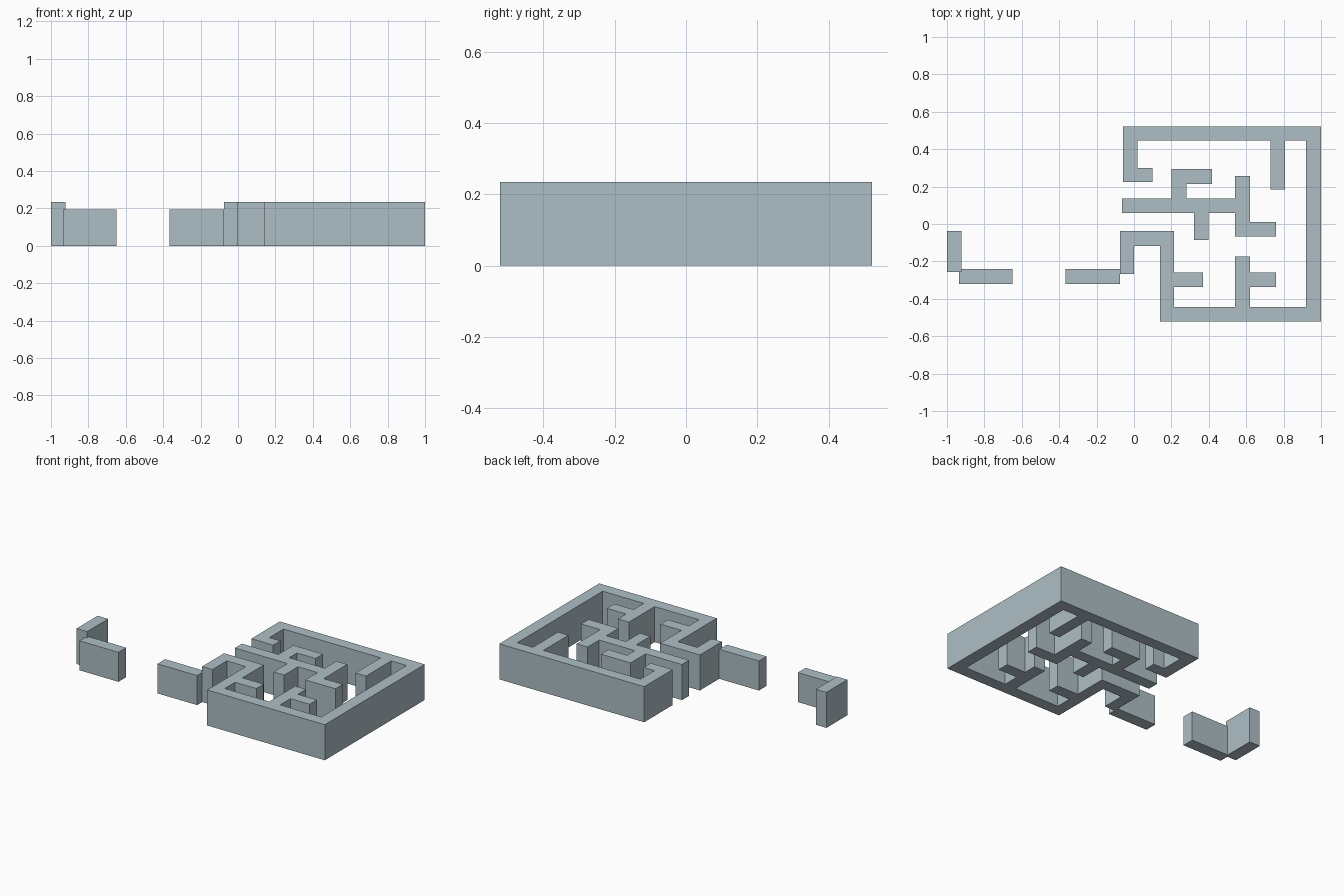
import bpy, bmesh

if "Cube" in bpy.data.objects:
    bpy.data.objects.remove(bpy.data.objects["Cube"])

WALL_H = 0.235   # main maze walls
LOW_H = 0.195    # lower wall pieces

stone = bpy.data.materials.new("pale blue grey")
stone.diffuse_color = (0.42, 0.52, 0.56, 1)
stone.use_nodes = True
stone.node_tree.nodes["Principled BSDF"].inputs["Base Color"].default_value = stone.diffuse_color


def extrude_plan(name, outline, height):
    """Raise a closed floor plan outline into a solid wall."""
    bm = bmesh.new()
    base = bm.faces.new([bm.verts.new((x, y, 0)) for x, y in outline])
    top = bmesh.ops.extrude_face_region(bm, geom=[base], use_keep_orig=True)
    moved = [g for g in top["geom"] if isinstance(g, bmesh.types.BMVert)]
    bmesh.ops.translate(bm, verts=moved, vec=(0, 0, height))
    bmesh.ops.recalc_face_normals(bm, faces=bm.faces)
    mesh = bpy.data.meshes.new(name)
    bm.to_mesh(mesh)
    bm.free()
    mesh.materials.append(stone)
    obj = bpy.data.objects.new(name, mesh)
    bpy.context.collection.objects.link(obj)
    return obj


def block(name, x0, x1, y0, y1, height):
    return extrude_plan(name, [(x0, y0), (x1, y0), (x1, y1), (x0, y1)], height)


# Enclosing wall with its stubs and entrance hook
extrude_plan("outer_wall", [
    (1, -.522), (1, .522), (-.06, .522), (-.06, .225), (.10, .225), (.10, .30),
    (.02, .30), (.02, .447), (.73, .447), (.73, .185), (.807, .185), (.807, .447),
    (.92, .447), (.92, -.444), (.62, -.444), (.62, -.337), (.76, -.337),
    (.76, -.26), (.62, -.26), (.62, -.175), (.54, -.175), (.54, -.444),
    (.215, -.444), (.215, -.337), (.37, -.337), (.37, -.26), (.215, -.26),
    (.215, -.038), (-.075, -.038), (-.075, -.267), (0, -.267), (0, -.117),
    (.14, -.117), (.14, -.522)], WALL_H)

# Branching wall in the middle of the maze
extrude_plan("inner_wall", [
    (-.065, .06), (.32, .06), (.32, -.085), (.397, -.085), (.397, .06),
    (.54, .06), (.54, -.068), (.76, -.068), (.76, .01), (.62, .01), (.62, .256),
    (.54, .256), (.54, .135), (.28, .135), (.28, .215), (.417, .215),
    (.417, .293), (.2, .293), (.2, .135), (-.065, .135)], WALL_H)

# Low approach walls and the far end post
block("low_wall_near", -.365, -.075, -.32, -.24, LOW_H)
block("low_wall_far", -.935, -.65, -.32, -.24, LOW_H)
block("end_wall", -1, -.923, -.257, -.038, WALL_H)
